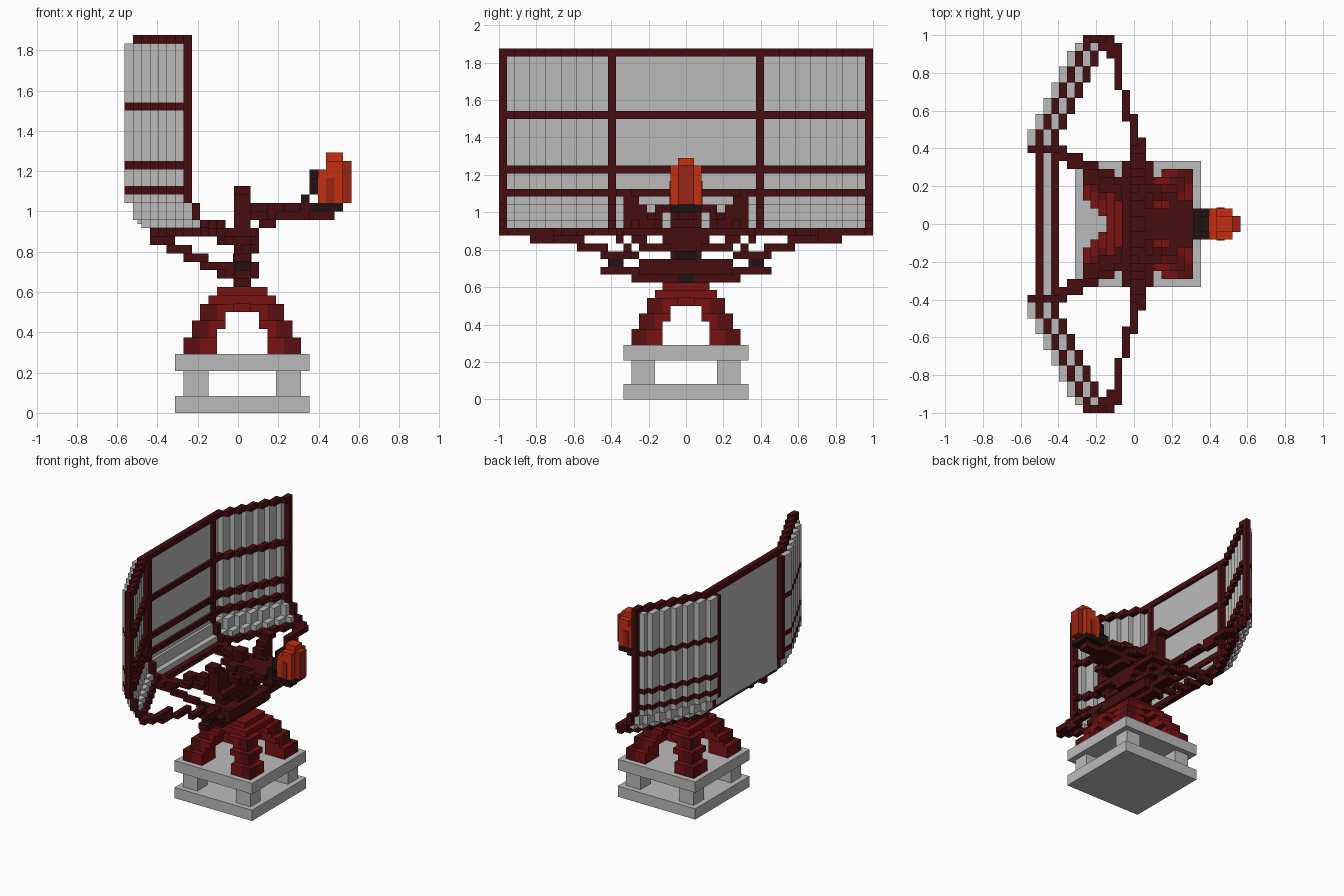
import bpy, bmesh

cube = bpy.data.objects.get("Cube")
if cube:
    bpy.data.objects.remove(cube, do_unlink=True)

V = 1 / 24            # size of one block
OX, OY = 13.5, 24     # block coordinates of the origin


def material(name, rgb):
    m = bpy.data.materials.new(name)
    m.use_nodes = True
    m.diffuse_color = (*rgb, 1)
    m.node_tree.nodes["Principled BSDF"].inputs["Base Color"].default_value = (*rgb, 1)
    return m


GREY = material("light grey", (0.50, 0.50, 0.50))
BROWN = material("dark maroon", (0.062, 0.004, 0.005))
RED = material("deep red", (0.19, 0.006, 0.007))
DARKRED = material("shadow red", (0.105, 0.005, 0.006))
BLACK = material("brown black", (0.016, 0.006, 0.006))
ORANGE = material("orange", (0.56, 0.030, 0.006))
RUST = material("rust orange", (0.32, 0.018, 0.007))


def part(name, mat, boxes, mirror=False):
    """One object from boxes (x0, x1, y0, y1, z0, z1) in block units."""
    boxes = list(boxes)
    if mirror:
        boxes += [(a, b, 48 - d, 48 - c, e, f) for a, b, c, d, e, f in boxes]
    bm = bmesh.new()
    for x0, x1, y0, y1, z0, z1 in boxes:
        vs = bmesh.ops.create_cube(bm, size=1)["verts"]
        for v in vs:
            v.co = (((x0 + x1) / 2 + v.co.x * (x1 - x0) - OX) * V,
                    ((y0 + y1) / 2 + v.co.y * (y1 - y0) - OY) * V,
                    ((z0 + z1) / 2 + v.co.z * (z1 - z0)) * V)
    me = bpy.data.meshes.new(name)
    bm.to_mesh(me)
    bm.free()
    me.materials.append(mat)
    ob = bpy.data.objects.new(name, me)
    bpy.context.collection.objects.link(ob)
    return ob


def strut(p, q, size=(1, 1, 1)):
    """Stepped bar of blocks from cell p to cell q, straight runs merged."""
    d = [b - a for a, b in zip(p, q)]
    n = max(abs(c) for c in d)
    axis = [abs(c) for c in d].index(n)
    runs = []
    for i in range(n + 1):
        c = [int(a + k * i / n + 0.5) for a, k in zip(p, d)]
        if runs and all(runs[-1][0][j] == c[j] for j in range(3) if j != axis):
            runs[-1].append(c)
        else:
            runs.append([c])
    out = []
    for r in runs:
        b = []
        for j in range(3):
            vals = [c[j] for c in r]
            b += [min(vals), max(vals) + size[j]]
        out.append(tuple(b))
    return out


# Concrete base
part("base_slab", GREY, [(6, 22, 16, 32, 0, 2)])
part("base_pillars", GREY, [(x, x + 3, y, y + 3, 2, 5) for x in (7, 18) for y in (17, 28)])
part("base_top_slab", GREY, [(6, 22, 16, 32, 5, 7)])

# Four stepped legs: inner and outer distance from the axis, per layer
layers = [(3, 7, 7, 9), (3, 6, 9, 10), (2, 6, 10, 11), (2, 5, 11, 12), (1, 5, 12, 13)]
inner, outer = [], []
for sx in (-1, 1):
    for sy in (-1, 1):
        def quad(a, b, c, d, z0, z1):
            xs = sorted((14 + sx * a, 14 + sx * b))
            ys = sorted((24 + sy * c, 24 + sy * d))
            return (*xs, *ys, z0, z1)
        for a, b, z0, z1 in layers:
            m = b - 2
            inner += [quad(a, m, a, b, z0, z1), quad(m, b, a, m, z0, z1)]
            outer.append(quad(m, b, m, b, z0, z1))
part("leg_inner", RED, inner)
part("leg_outer", DARKRED, outer)
part("leg_crown", RED, [(11, 17, 21, 27, 12, 13), (10, 18, 20, 28, 13, 14),
                        (11, 13, 21, 27, 14, 15), (15, 17, 21, 27, 14, 15),
                        (13, 15, 21, 23, 14, 15), (13, 15, 25, 27, 14, 15)])

# Turning gear and mast
part("turn_shaft", BLACK, [(12.98, 15.02, 23, 25, 14, 16)])
part("turn_beam", BROWN, [(13, 15, 17, 31, 15, 16), (13, 15, 13, 35, 16, 17),
                          (12, 16, 18, 30, 16, 18)])
part("beam_pads", BLACK, [(13, 15, 14, 16, 17, 18)], True)
part("mast", BROWN, [(13, 15, 22, 26, 18, 25), (13, 15, 23, 25, 25, 27),
                     (12, 16, 21, 27, 20, 22), (13, 16, 22, 26, 19, 20)])
part("mast_collar", BLACK, [(12.9, 15.1, 22.5, 25.5, 18, 19)])
part("cross_beam", BROWN, [(12, 16, 16, 32, 21, 22), (13, 15, 17, 19, 20, 21),
                           (13, 15, 18, 22, 19, 20), (13, 15, 26, 30, 19, 20),
                           (13, 15, 29, 31, 20, 21)])
part("upright_braces", BROWN, strut((13, 15, 26), (13, 18, 22), (2, 2, 1))
     + strut((13, 21, 24), (13, 18, 21), (2, 1, 1))
     + [(13, 15, 16, 17, 22, 26)], True)

# Struts carrying the reflector
part("upper_struts", BROWN, strut((3, 32, 21), (13, 27, 21), (1, 2, 1))
     + strut((7, 29, 22), (11, 27, 22), (1, 2, 1)), True)
part("lower_struts", BROWN, strut((3, 32, 20), (12, 28, 16), (2, 1, 1)), True)
part("outer_struts", BROWN, [(10, 12, 1, 3, 21, 22), (11, 12, 2, 7, 21, 22),
                             (11, 12, 4, 7, 20, 21), (12, 13, 7, 11, 20, 21),
                             (13, 14, 10, 14, 19, 20), (13, 15, 13, 17, 18, 19)], True)

# Reflector: each column k sits one block further forward
RIBS = (26, 29, 36)
cols = [(k, 34 + 2 * k, 36 + 2 * k) for k in range(6)] + [(6, 46, 47)]
panel, ribs, rims = [], [], []
for k, y0, y1 in cols:
    z = 25
    for r in RIBS:
        panel.append((k, k + 1, y0, y1, z, r))
        ribs.append((k, k + 2, y0, y1, r, r + 1))
        z = r + 1
    panel.append((k, k + 1, y0, y1, z, 44))
    panel += [(k + 1, k + 2, y0, y1, 23, 25), (k + 2, k + 3, y0, y1, 22, 23)]
    rims += [(k + 1, k + 2, y0, y1, 44, 45), (k + 3, k + 4, y0, y1, 21, 22)]
part("wing_panels", GREY, panel, True)
part("wing_ribs", BROWN, ribs, True)
part("wing_rims", BROWN, rims, True)
part("centre_panel", GREY, [(1, 1.5, 15, 33, 23, 44), (2, 3, 15, 33, 22, 23),
                            (1.5, 2, 15, 33, 22.5, 25)])
part("centre_ribs", BROWN, [(1.5, 2, 15, 33, r, r + 1) for r in RIBS])
part("centre_rims", BROWN, [(1, 2, 14, 34, 44, 45), (3, 4, 14, 34, 21, 22)])
part("centre_posts", BROWN, [(0, 2, 33, 34, 25, 44), (1, 3, 33, 34, 23, 25),
                             (2, 4, 33, 34, 22, 23)], True)
part("end_posts", BROWN, [(7, 8, 47, 48, 25, 45), (8, 9, 47, 48, 23, 25),
                          (9, 10, 47, 48, 22, 23), (10, 11, 47, 48, 21, 22)], True)

# Feed arm
part("feed_arm", BROWN, [(15, 21, 22, 26, 24, 25), (15, 22, 22, 26, 23, 24),
                         (16, 18, 22, 26, 22, 23), (22, 25, 23, 25, 23, 24)])
part("feed_arm_braces", BROWN, strut((14, 28, 23), (20, 25, 24), (2, 1, 1)), True)
part("feed_bracket", BLACK, [(21, 26, 22, 26, 24, 25), (21, 22, 22, 26, 25, 26),
                             (22, 23, 22, 26, 26, 28), (22, 23, 23, 25, 28, 29)])

# Feed horn
part("horn_body", ORANGE, [(23, 26, 22, 26, 25, 29), (24, 26, 22, 26, 29, 30)])
part("horn_nose", RUST, [(26, 27, 23, 25, 25, 30)])
part("horn_cap", ORANGE, [(24, 26, 23, 25, 30, 31)])
part("horn_side_panels", RUST, [(24, 25, 21.9, 22, 25, 28)], True)
